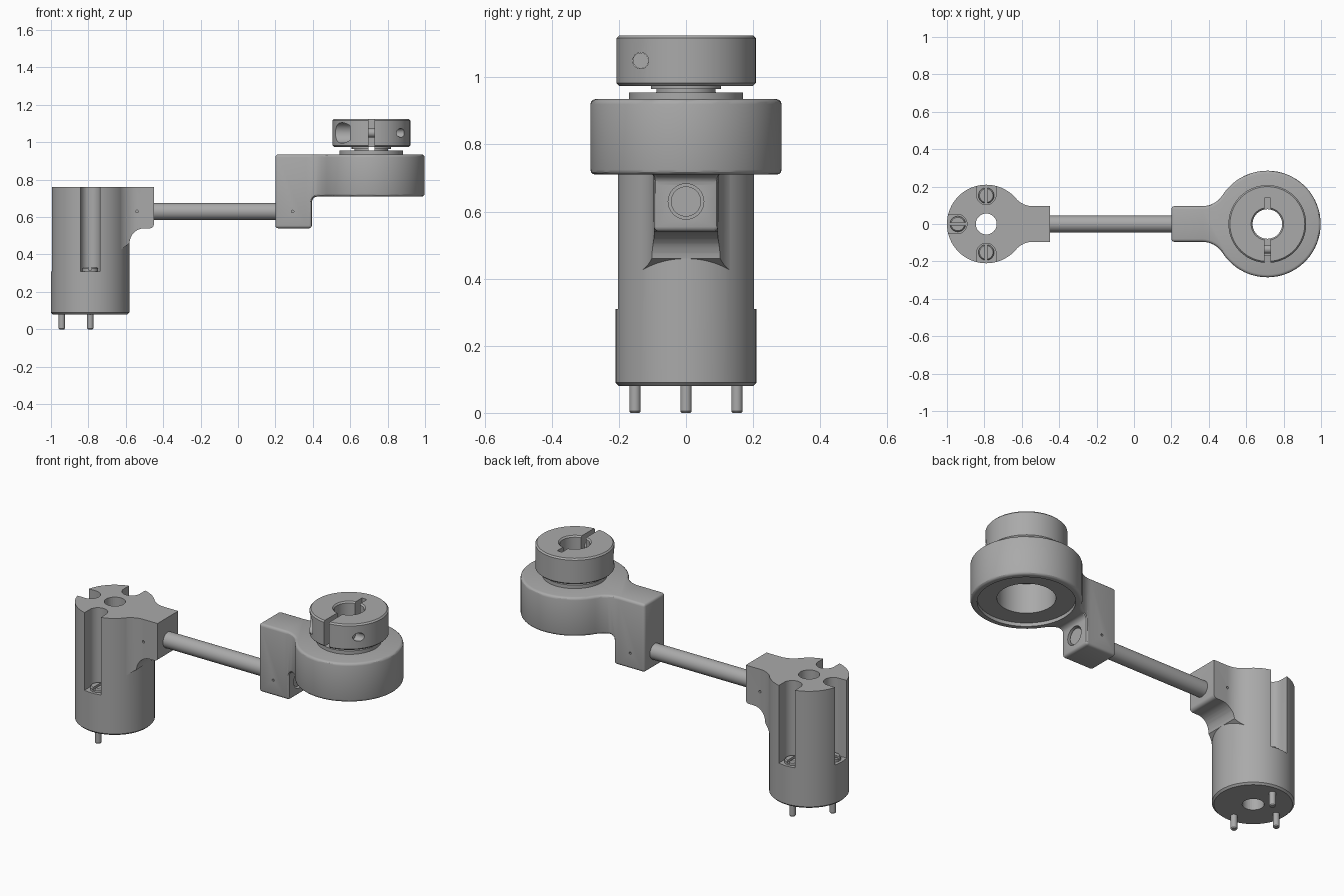
import bpy, bmesh, math
from mathutils import Matrix

cube = bpy.data.objects.get("Cube")
if cube:
    bpy.data.objects.remove(cube, do_unlink=True)

grey = bpy.data.materials.new("machined grey")
grey.use_nodes = True
grey.diffuse_color = (0.4, 0.4, 0.4, 1)
grey.node_tree.nodes["Principled BSDF"].inputs["Base Color"].default_value = (0.4, 0.4, 0.4, 1)


def finish(name, bm):
    bmesh.ops.recalc_face_normals(bm, faces=bm.faces)
    mesh = bpy.data.meshes.new(name)
    bm.to_mesh(mesh)
    bm.free()
    mesh.materials.append(grey)
    ob = bpy.data.objects.new(name, mesh)
    bpy.context.collection.objects.link(ob)
    return ob


def prism(name, outline, low, high, axis="Z"):
    """Extrude an outline along z (outline in x, y) or along y (outline in x, z)."""
    bm = bmesh.new()
    place = (lambda a, b: (a, b, low)) if axis == "Z" else (lambda a, b: (a, low, b))
    face = bm.faces.new([bm.verts.new(place(a, b)) for a, b in outline])
    moved = bmesh.ops.extrude_face_region(bm, geom=[face])["geom"]
    d = high - low
    bmesh.ops.translate(bm, verts=[v for v in moved if isinstance(v, bmesh.types.BMVert)],
                        vec=(0, 0, d) if axis == "Z" else (0, d, 0))
    return finish(name, bm)


def box(name, x0, x1, y0, y1, z0, z1):
    return prism(name, [(x0, y0), (x1, y0), (x1, y1), (x0, y1)], z0, z1)


def lathe(name, profile, x, y=0, steps=64):
    """Spin a closed (radius, height) profile around a vertical axis."""
    bm = bmesh.new()
    rings = []
    for i in range(steps):
        a = math.tau * i / steps
        rings.append([bm.verts.new((x + r * math.cos(a), y + r * math.sin(a), z)) for r, z in profile])
    n = len(profile)
    for i in range(steps):
        p, q = rings[i], rings[(i + 1) % steps]
        for j in range(n):
            k = (j + 1) % n
            bm.faces.new([p[j], q[j], q[k], p[k]])
    bmesh.ops.remove_doubles(bm, verts=bm.verts, dist=1e-5)
    bmesh.ops.dissolve_degenerate(bm, edges=bm.edges, dist=1e-5)
    return finish(name, bm)


def rod(name, start, length, radius, axis="Z", steps=32):
    bm = bmesh.new()
    bmesh.ops.create_cone(bm, cap_ends=True, segments=steps, radius1=radius, radius2=radius, depth=length)
    bmesh.ops.translate(bm, verts=bm.verts, vec=(0, 0, length / 2))
    turn = {"Z": Matrix(), "X": Matrix.Rotation(math.pi / 2, 4, "Y"),
            "Y": Matrix.Rotation(-math.pi / 2, 4, "X")}[axis]
    bm.transform(Matrix.Translation(start) @ turn)
    return finish(name, bm)


def apply(ob, mod):
    bpy.context.view_layer.objects.active = ob
    bpy.ops.object.modifier_apply(modifier=mod.name)


def combine(ob, tool, operation="DIFFERENCE"):
    mod = ob.modifiers.new("combine", "BOOLEAN")
    mod.operation, mod.object, mod.solver = operation, tool, "EXACT"
    apply(ob, mod)
    bpy.data.objects.remove(tool, do_unlink=True)


def bevel(ob, width, segments=3):
    mod = ob.modifiers.new("bevel", "BEVEL")
    mod.width, mod.segments, mod.limit_method = width, segments, "ANGLE"
    mod.angle_limit = math.radians(40)
    mod.use_clamp_overlap = False
    apply(ob, mod)


def arc(cx, cy, r, a0, a1, steps):
    return [(cx + r * math.cos(a0 + (a1 - a0) * i / steps),
             cy + r * math.sin(a0 + (a1 - a0) * i / steps)) for i in range(steps + 1)]


def keyhole(cx, radius, half, fillet, end, side):
    """Disc with a straight neck that flares into it; side is the neck direction."""
    reach = math.sqrt((radius + fillet) ** 2 - (half + fillet) ** 2)
    ang = math.atan2(half + fillet, reach)
    upper = arc(0, 0, radius, math.pi, ang, 28)
    upper += arc(reach, half + fillet, fillet, ang + math.pi, math.pi * 1.5, 8)
    upper.append((end, half))
    pts = upper + [(x, -y) for x, y in reversed(upper[1:])]
    return [(cx + side * x, y) for x, y in pts]


PX, HX = -0.79, 0.713          # post axis, head axis
BAR_Z = 0.63

# Post: round column with a flared neck near its top
post = lathe("post", [(0, 0.08), (0.2, 0.08), (0.21, 0.09), (0.21, 0.76), (0, 0.76)], PX)
neck = prism("neck", keyhole(PX, 0.2095, 0.095, 0.12, 0.34, 1), 0.3, 0.76)
side = [(PX, 0.9), (PX, 0.4), (-0.66, 0.4)] + arc(-0.5, 0.46, 0.08, math.pi, math.pi / 2, 8)
side += arc(-0.47, 0.56, 0.02, -math.pi / 2, 0, 4) + [(-0.45, 0.9)]
combine(neck, prism("neck_side", side, -0.4, 0.4, "Y"), "INTERSECT")
combine(post, neck, "UNION")
combine(post, rod("post_bore", (PX, 0, 0), 1, 0.056))

# Three screw channels, each with a slotted screw and its protruding tip
for label, a in (("front", -90), ("back", 90), ("right", 180)):
    spin = Matrix.Translation((PX, 0, 0)) @ Matrix.Rotation(math.radians(a), 4, "Z")
    u_shape = arc(0.155, 0, 0.052, math.pi / 2, math.pi * 1.5, 14) + [(0.3, -0.052), (0.3, 0.052)]
    channel = prism("channel", u_shape, 0.31, 0.9)
    channel.data.transform(spin)
    combine(post, channel)
    screw = lathe(label + "_screw", [(0, 0), (0.013, 0), (0.017, 0.005), (0.017, 0.3), (0.042, 0.3),
                                     (0.042, 0.325), (0.036, 0.332), (0, 0.332)], 0.152, 0, 24)
    combine(screw, box("screw_slot", 0.1, 0.2, -0.008, 0.008, 0.318, 0.4))
    screw.data.transform(spin)

# Head: flared housing with a downward clamp leg
head = prism("head", keyhole(HX, 0.285, 0.095, 0.13, HX - 0.2, -1), 0.54, 0.935)
notch = [(1.2, 0.4), (1.2, 0.71)] + arc(0.425, 0.68, 0.03, math.pi / 2, math.pi, 4) + [(0.395, 0.4)]
combine(head, prism("notch", notch, -0.4, 0.4, "Y"))
bevel(head, 0.015)
combine(head, lathe("head_bore", [(0, 0.6), (0.25, 0.6), (0.25, 0.73), (0.15, 0.73),
                                  (0.15, 0.9), (0.085, 0.9), (0.085, 1), (0, 1)], HX))
combine(head, rod("bar_hole", (0.3, 0, BAR_Z), 0.2, 0.053, "X"))

# Small cross-pin holes
for ob, x in ((post, -0.54), (head, 0.292)):
    for y in (-0.14, 0.08):
        combine(ob, rod("pin_hole", (x, y, BAR_Z), 0.06, 0.007, "Y", 12))

# Connecting bar
bar = rod("connecting_bar", (-0.5, 0, BAR_Z), 0.885, 0.045, "X", 48)

# Flanged hub above the head
hub = lathe("hub", [(0.079, 0.9), (0.12, 0.9), (0.12, 0.93), (0.17, 0.93), (0.17, 0.955),
                    (0.09, 0.955), (0.09, 0.965), (0.105, 0.965), (0.105, 0.98), (0.079, 0.98)], HX)
combine(hub, box("hub_slit", HX - 0.016, HX + 0.016, -0.14, 0.14, 0.956, 1.2))

# Split clamping collar with its cross screw
collar = lathe("collar", [(0.079, 0.975), (0.2, 0.975), (0.208, 0.983), (0.208, 1.117),
                          (0.2, 1.125), (0.087, 1.125), (0.079, 1.117)], HX)
combine(collar, box("collar_slit", HX - 0.016, HX + 0.016, -0.3, 0.14, 0.9, 1.2))
combine(collar, rod("screw_hole", (0.4, -0.135, 1.05), 0.7, 0.024, "X", 24))
combine(collar, rod("screw_seat", (0.4, -0.135, 1.05), 0.2, 0.055, "X"))
rod("clamp_screw", (0.598, -0.135, 1.05), 0.235, 0.0235, "X", 24)

# Smooth shading with crisp edges
for ob in bpy.context.collection.objects:
    if ob.type == "MESH":
        bpy.ops.object.select_all(action="DESELECT")
        ob.select_set(True)
        bpy.context.view_layer.objects.active = ob
        bpy.ops.object.shade_smooth_by_angle(angle=math.radians(30))
